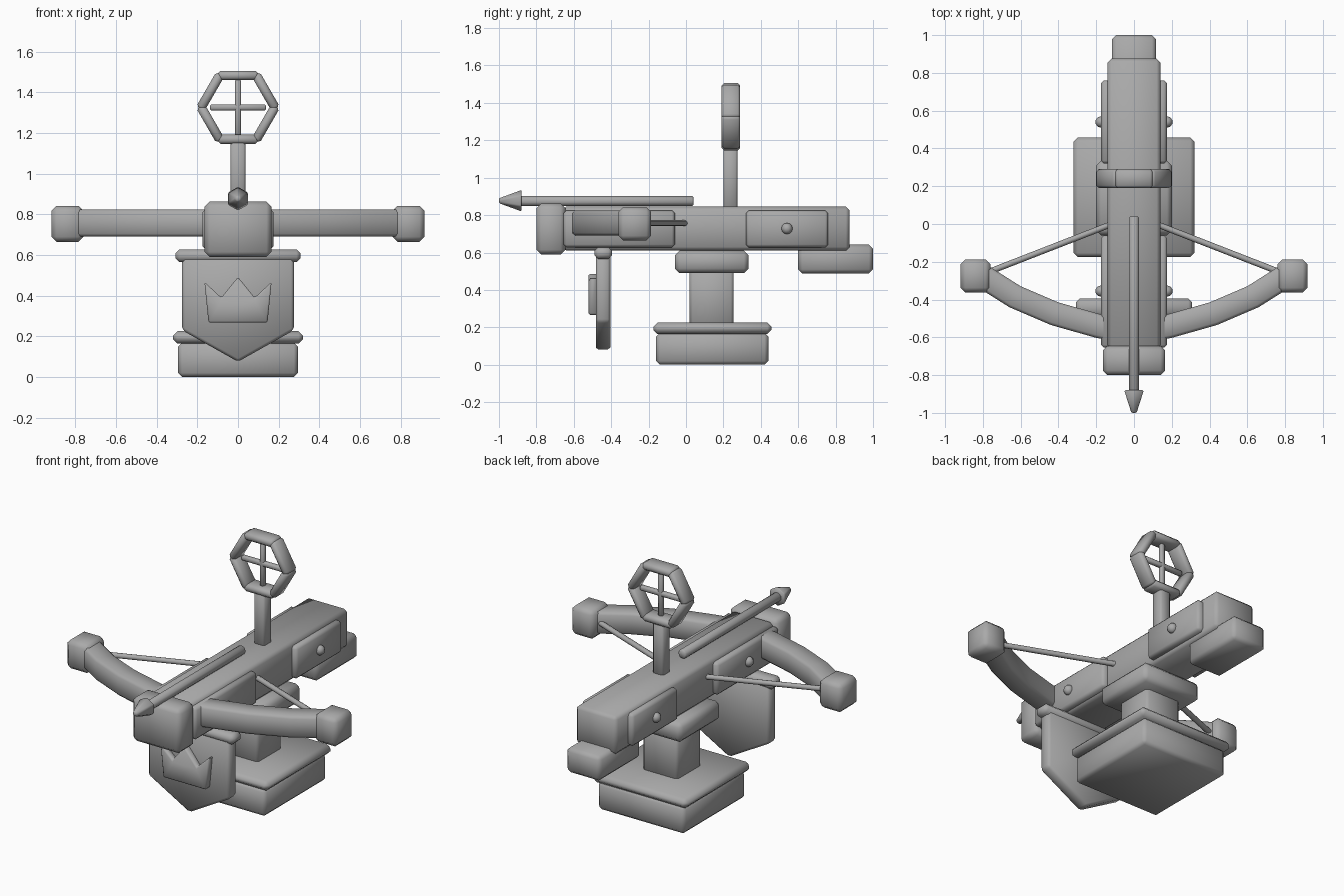
import bpy, bmesh, math
from mathutils import Vector, Matrix

cube = bpy.data.objects.get("Cube")
if cube:
    bpy.data.objects.remove(cube, do_unlink=True)

grey = bpy.data.materials.new("plain grey")
grey.use_nodes = True
COLOUR = (0.4, 0.4, 0.4, 1)
grey.diffuse_color = COLOUR
grey.node_tree.nodes["Principled BSDF"].inputs["Base Color"].default_value = COLOUR


def finish(name, bm, bevel=0.0, angle=60):
    """Turn a bmesh into a softly shaded, chamfered object."""
    bmesh.ops.recalc_face_normals(bm, faces=bm.faces[:])
    if bevel:
        bmesh.ops.bevel(bm, geom=bm.edges[:], offset=bevel, segments=1,
                        affect='EDGES', clamp_overlap=True)
    mesh = bpy.data.meshes.new(name)
    bm.to_mesh(mesh)
    bm.free()
    mesh.materials.append(grey)
    ob = bpy.data.objects.new(name, mesh)
    bpy.context.collection.objects.link(ob)
    bpy.ops.object.select_all(action='DESELECT')
    ob.select_set(True)
    bpy.context.view_layer.objects.active = ob
    bpy.ops.object.shade_smooth_by_angle(angle=math.radians(angle))
    return ob


def box(name, x, y, z, bevel=0.02, turn=None):
    """Chamfered box from (min, max) ranges on each axis."""
    bm = bmesh.new()
    bmesh.ops.create_cube(bm, size=1)
    for v in bm.verts:
        v.co = Vector([(r[0] + r[1]) / 2 + c * (r[1] - r[0])
                       for r, c in zip((x, y, z), v.co)])
    if turn:
        bm.transform(turn)
    return finish(name, bm, bevel)


def rod(name, a, b, r1, r2, sides=8, bevel=0.0):
    """Cylinder or cone from point a to point b."""
    a, b = Vector(a), Vector(b)
    bm = bmesh.new()
    place = Matrix.Translation((a + b) / 2) @ (b - a).to_track_quat('Z', 'Y').to_matrix().to_4x4()
    bmesh.ops.create_cone(bm, cap_ends=True, segments=sides, radius1=r1, radius2=r2,
                          depth=(b - a).length, matrix=place)
    return finish(name, bm, bevel)


def plate(name, outline, y0, y1, bevel):
    """Outline in x and z, extruded along y."""
    bm = bmesh.new()
    face = bm.faces.new([bm.verts.new((x, y0, z)) for x, z in outline])
    new = bmesh.ops.extrude_face_region(bm, geom=[face])["geom"]
    bmesh.ops.translate(bm, vec=(0, y1 - y0, 0),
                        verts=[g for g in new if isinstance(g, bmesh.types.BMVert)])
    return finish(name, bm, bevel)


def bow_arm(name, path, z, half_w, half_h, cut):
    """Chamfered rectangular section swept along a path in x and y."""
    section = [(half_w, half_h - cut), (half_w - cut, half_h)]
    section += [(-w, h) for w, h in reversed(section)]
    section += [(-w, -h) for w, h in section]
    bm = bmesh.new()
    rings = []
    for i, p in enumerate(path):
        before, after = path[max(i - 1, 0)], path[min(i + 1, len(path) - 1)]
        along = Vector((after[0] - before[0], after[1] - before[1], 0)).normalized()
        across = Vector((-along.y, along.x, 0))
        centre = Vector((p[0], p[1], z))
        rings.append([bm.verts.new(centre + across * w + Vector((0, 0, h)))
                      for w, h in section])
    n = len(section)
    for r, s in zip(rings, rings[1:]):
        for k in range(n):
            bm.faces.new((r[k], r[(k + 1) % n], s[(k + 1) % n], s[k]))
    bm.faces.new(rings[0])
    bm.faces.new(rings[-1])
    return finish(name, bm, 0, 50)


# Stand
box("base_block", (-.295, .295), (-.16, .44), (0, .17))
box("base_plate", (-.32, .32), (-.175, .457), (.165, .225), .022)
box("stand_post", (-.12, .12), (.02, .255), (.2, .51), .015)
box("stand_cap", (-.2, .2), (-.06, .335), (.49, .61), .025)

# Stock
box("main_beam", (-.14, .14), (-.66, .875), (.61, .845))
box("nose_block", (-.165, .165), (-.8, -.645), (.59, .862), .025)
box("rear_block", (-.117, .117), (.6, 1), (.488, .642), .022)

# Side plates, rivets, bow arms and strings on both sides
arm_path = [(.12, -.555), (.19, -.54), (.42, -.475), (.63, -.385), (.82, -.265)]
for side, word in ((1, "left"), (-1, "right")):
    sx = lambda a, b: tuple(sorted((a * side, b * side)))
    for part, y, rivet_y in (("rear", (.32, .76), .54), ("front", (-.655, -.06), -.355)):
        box(f"{word}_{part}_side_plate", sx(.1, .175), y, (.628, .825), .015)
        bm = bmesh.new()
        bmesh.ops.create_uvsphere(bm, u_segments=10, v_segments=6, radius=.03,
                                  matrix=Matrix.Translation((.175 * side, rivet_y, .728)))
        finish(f"{word}_{part}_rivet", bm)
    bow_arm(f"{word}_bow_arm", [(x * side, y) for x, y in arm_path], .757, .063, .067, .015)
    box(f"{word}_bow_tip", sx(.76, .918), (-.362, -.187), (.665, .842), .025)
    rod(f"{word}_bowstring", (.79 * side, -.262, .757), (.13 * side, -.005, .757), .016, .016)

# Bolt
rod("bolt_shaft", (0, .04, .875), (0, -.9, .875), .03, .03, 8, .008)
rod("bolt_head", (0, -.88, .877), (0, -1, .877), .06, .016, 6, .006)

# Ring sight
box("sight_post", (-.037, .037), (.2, .275), (.82, 1.16), .01)
centre = Matrix.Translation((0, .24, 1.326))
for i in range(6):
    turn = centre @ Matrix.Rotation(math.radians(60 * i), 4, 'Y')
    box(f"sight_ring_bar_{i + 1}", (-.1, .1), (-.05, .05), (.134, .18), .014, turn)
for word, degrees in (("upright", 0), ("level", 90)):
    turn = centre @ Matrix.Rotation(math.radians(degrees), 4, 'Y')
    box(f"sight_{word}_crosshair", (-.015, .015), (-.015, .015), (-.138, .138), .007, turn)

# Hanging shield with a crown-shaped plate
half = [(.275, .6), (.275, .23)]
plate("shield", half + [(0, .075)] + [(-x, z) for x, z in reversed(half)], -.482, -.405, .014)
box("shield_top_bar", (-.308, .308), (-.49, -.395), (.565, .628), .02)
half = [(.145, .267), (.165, .468), (.082, .39)]
plate("crown_plate", half + [(0, .492)] + [(-x, z) for x, z in reversed(half)], -.52, -.47, .008)
